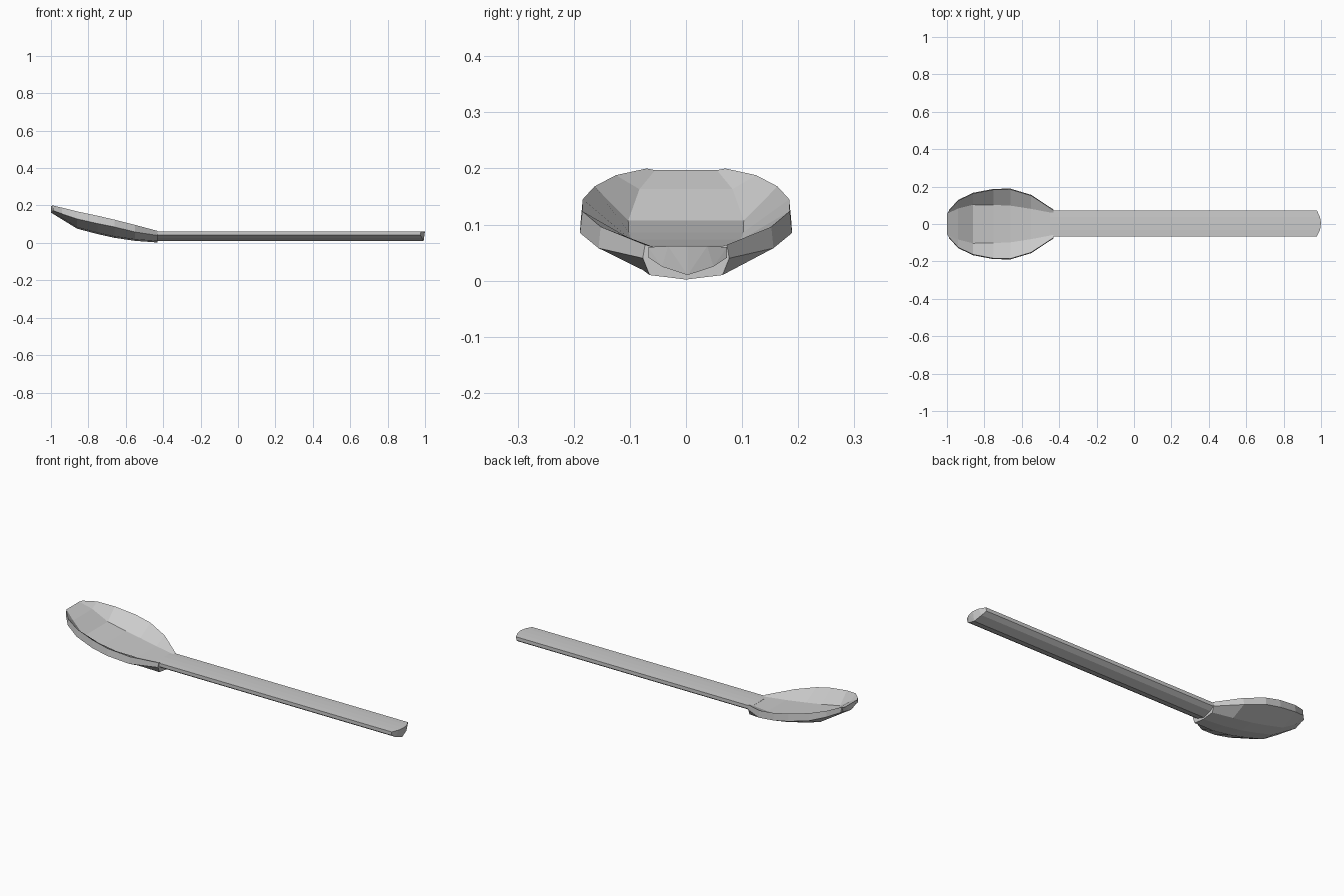
import bpy, bmesh

if "Cube" in bpy.data.objects:
    bpy.data.objects.remove(bpy.data.objects["Cube"])


def loft(name, sections):
    """Skin matching closed sections with quads and cap both ends."""
    bm = bmesh.new()
    rings = [[bm.verts.new(p) for p in s] for s in sections]
    n = len(rings[0])
    for a, b in zip(rings, rings[1:]):
        for i in range(n):
            j = (i + 1) % n
            bm.faces.new((a[i], a[j], b[j], b[i]))
    bm.faces.new(rings[0])
    bm.faces.new(rings[-1])
    bmesh.ops.triangulate(bm, faces=[f for f in bm.faces if len(f.verts) > 4])
    bmesh.ops.recalc_face_normals(bm, faces=bm.faces[:])
    mesh = bpy.data.meshes.new(name)
    bm.to_mesh(mesh)
    bm.free()
    obj = bpy.data.objects.new(name, mesh)
    bpy.context.collection.objects.link(obj)
    return obj


# Bowl: x, rim half-width, rim z, floor half-width, floor z,
#       lower rim z, underside half-width, underside z, middle x shift
stations = [
    (-0.990, 0.070, 0.200, 0.055, 0.197, 0.173, 0.055, 0.170, -0.01),
    (-0.940, 0.125, 0.188, 0.083, 0.163, 0.155, 0.064, 0.133, 0),
    (-0.860, 0.163, 0.168, 0.103, 0.107, 0.128, 0.072, 0.084, 0),
    (-0.750, 0.184, 0.145, 0.102, 0.086, 0.103, 0.076, 0.055, 0),
    (-0.660, 0.185, 0.124, 0.098, 0.073, 0.085, 0.078, 0.035, 0),
    (-0.550, 0.152, 0.096, 0.081, 0.064, 0.058, 0.077, 0.019, 0),
    (-0.430, 0.073, 0.064, 0.058, 0.060, 0.040, 0.065, 0.010, 0),
]


def bowl_section(x, w, zr, f, zf, zl, b, zb, shift):
    half = [(x, w, zr), (x, w + 0.004, zl), (x, b, zb)]
    other = [(px, -py, pz) for px, py, pz in reversed(half)]
    bottom = [(x + shift, 0, zb - 0.008)]
    floor = [(x + shift, -f, zf), (x + shift, f, zf)]
    return half + bottom + other + floor


loft("bowl", [bowl_section(*s) for s in stations])

# Handle: flat top, short sides, keeled underside, rounded tip
profile = [(-0.070, 0.060), (-0.035, 0.0615), (0, 0.062), (0.035, 0.0615), (0.070, 0.060),
           (0.070, 0.041), (0.046, 0.025), (0, 0.010), (-0.046, 0.025), (-0.070, 0.041)]
start = [(-0.45, y + 0.003, z) for y, z in profile]
end = [(1.0 - 4.5 * y * y - 0.15 * (0.062 - z), y + 0.003, z) for y, z in profile]
loft("handle", [start, end])
